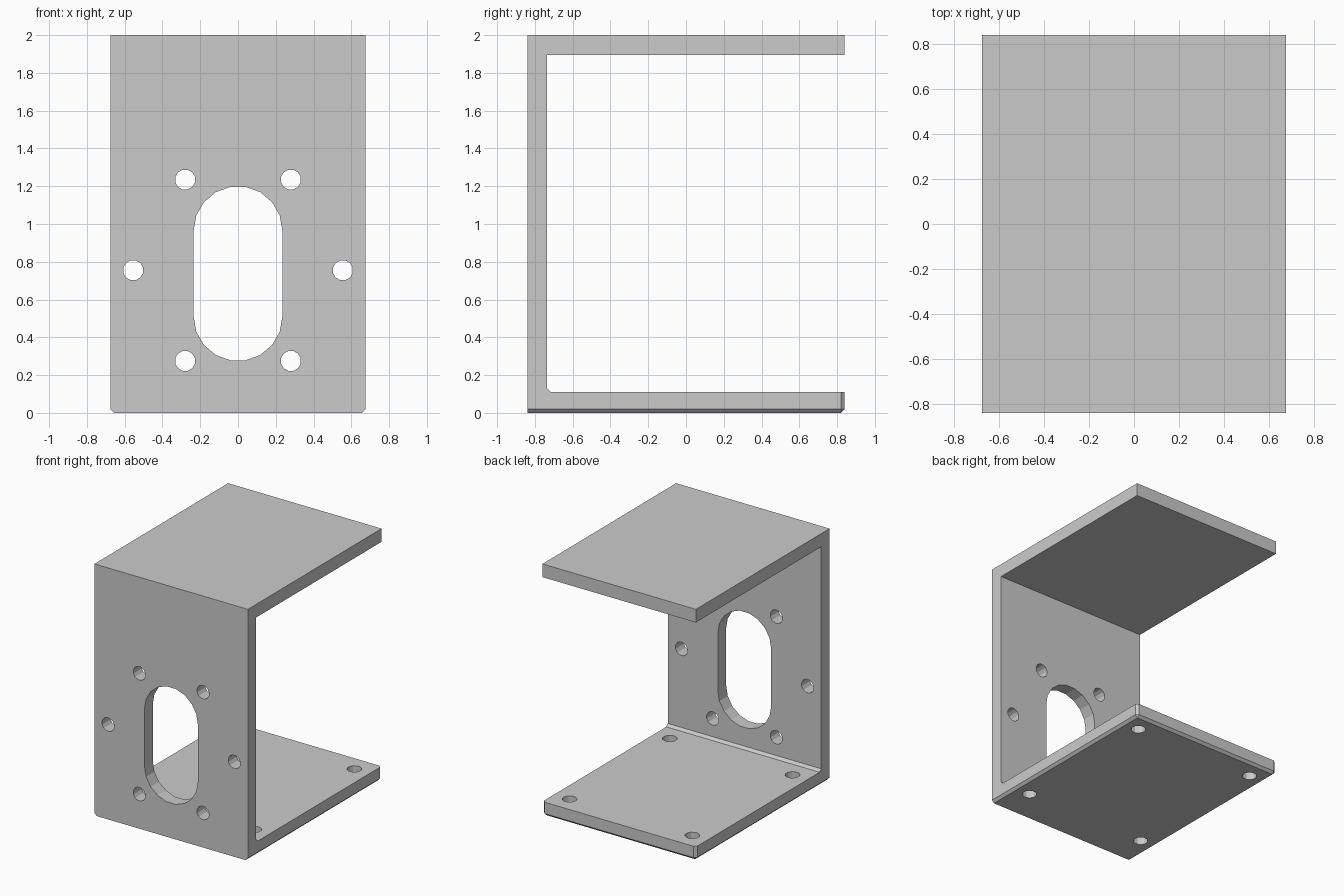
import bpy, bmesh
from math import sin, cos, pi, radians
from mathutils import Vector

if "Cube" in bpy.data.objects:
    bpy.data.objects.remove(bpy.data.objects["Cube"])

W, D, H = 0.675, 0.84, 2.0      # half width, half depth, height
T, C = 0.105, 0.02              # sheet thickness, chamfer


def prism(bm, points, shift):
    """Closed outline swept along a vector."""
    face = bm.faces.new([bm.verts.new(p) for p in points])
    res = bmesh.ops.extrude_face_region(bm, geom=[face])
    verts = [v for v in res["geom"] if isinstance(v, bmesh.types.BMVert)]
    bmesh.ops.translate(bm, verts=verts, vec=shift)


def make_object(name, bm):
    bmesh.ops.recalc_face_normals(bm, faces=bm.faces)
    mesh = bpy.data.meshes.new(name)
    bm.to_mesh(mesh)
    bm.free()
    ob = bpy.data.objects.new(name, mesh)
    bpy.context.collection.objects.link(ob)
    return ob


def circle(r, n=12):
    return [(r * cos(2 * pi * (i + 0.5) / n), r * sin(2 * pi * (i + 0.5) / n)) for i in range(n)]


# C-shaped bracket: side profile swept across the width
bm = bmesh.new()
zb, yi = 0.11, -D + T
profile = [(-D, 0), (D, 0), (D, zb), (yi + C, zb), (yi, zb + C),
           (yi, H - T), (D, H - T), (D, H), (-D, H)]
prism(bm, [(-W, y, z) for y, z in profile], (2 * W, 0, 0))


# Chamfer the side and rear edges of the base plate
def is_base_edge(e):
    a, b = (v.co for v in e.verts)
    low = a.z < 0.01 and b.z < 0.01
    front = a.y < -D + 0.01 and b.y < -D + 0.01
    corner = a.y > D - 0.01 and b.y > D - 0.01 and max(a.z, b.z) < 0.12 and abs(a.z - b.z) > 0.05
    return (low and not front) or corner


bmesh.ops.bevel(bm, geom=[e for e in bm.edges if is_base_edge(e)], offset=C,
                offset_type='OFFSET', segments=1, affect='EDGES')
bracket = make_object("bracket", bm)

# Cutters: wall slot, wall screw holes, base screw holes
bm = bmesh.new()
R = 0.235
slot = [(R * cos(radians(20 * i)), 0.965 + R * sin(radians(20 * i))) for i in range(10)]
slot += [(-x, 1.475 - z) for x, z in slot]
prism(bm, [(x, -1, z) for x, z in slot], (0, 0.4, 0))
for s in (-1, 1):
    for x, z in ((0.28, 1.235), (0.28, 0.275), (0.555, 0.755)):
        prism(bm, [(s * x + u, -1, z + v) for u, v in circle(0.054)], (0, 0.4, 0))
    for y in (-0.568, 0.692):
        prism(bm, [(s * 0.54 + u, y + v, -0.1) for u, v in circle(0.054)], (0, 0, 0.3))
cutter = make_object("hole_cutter", bm)
cutter.hide_render = True

# Cut the holes and remove the cutter
mod = bracket.modifiers.new("holes", 'BOOLEAN')
mod.operation, mod.solver, mod.object = 'DIFFERENCE', 'EXACT', cutter
bpy.context.view_layer.objects.active = bracket
bpy.ops.object.modifier_apply(modifier=mod.name)
bpy.data.objects.remove(cutter)
